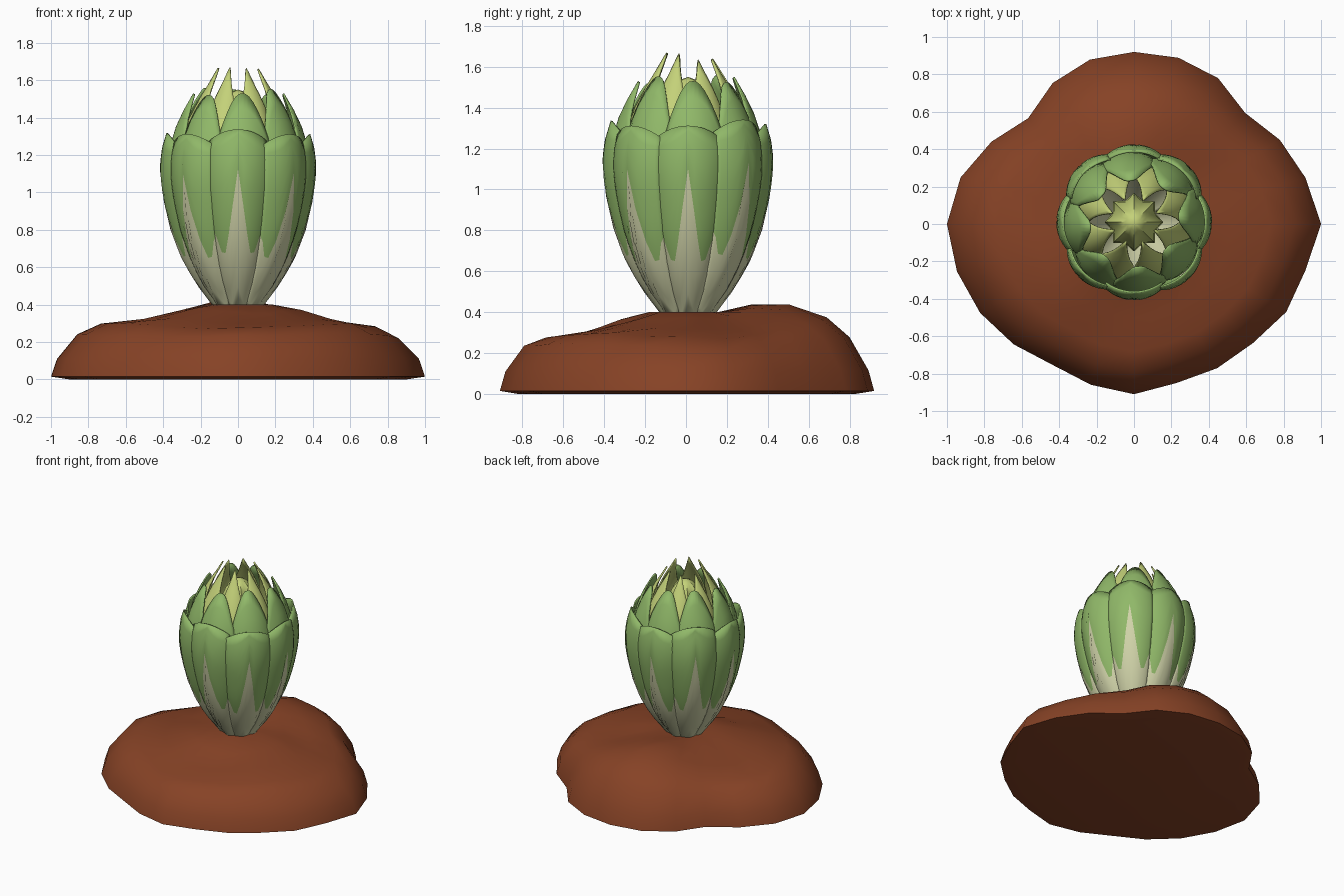
import bpy, bmesh, math, random

random.seed(4)
if "Cube" in bpy.data.objects:
    bpy.data.objects.remove(bpy.data.objects["Cube"])


def material(name, rgb):
    m = bpy.data.materials.new(name)
    m.use_nodes = True
    m.diffuse_color = (*rgb, 1)
    m.node_tree.nodes["Principled BSDF"].inputs["Base Color"].default_value = (*rgb, 1)
    return m


SOIL = material("soil brown", (0.24, 0.055, 0.019))
CREAM = material("pale leaf base", (0.64, 0.66, 0.40))
GREEN = material("leaf green", (0.28, 0.48, 0.14))
YELLOW = material("young leaf yellow green", (0.55, 0.64, 0.19))


def lerp(points, x):
    """Piecewise linear lookup in a list of (x, value) pairs."""
    if x <= points[0][0]:
        return points[0][1]
    for (x0, v0), (x1, v1) in zip(points, points[1:]):
        if x <= x1:
            return v0 + (v1 - v0) * (x - x0) / (x1 - x0)
    return points[-1][1]


def finish(name, bm, mats, angle):
    bmesh.ops.recalc_face_normals(bm, faces=bm.faces)
    me = bpy.data.meshes.new(name)
    bm.to_mesh(me)
    bm.free()
    for m in mats:
        me.materials.append(m)
    ob = bpy.data.objects.new(name, me)
    bpy.context.collection.objects.link(ob)
    bpy.ops.object.select_all(action='DESELECT')
    ob.select_set(True)
    bpy.context.view_layer.objects.active = ob
    bpy.ops.object.shade_smooth_by_angle(angle=math.radians(angle))
    return ob


# Soil mound: irregular outline, raised shoulder at the back
def soil_mound():
    outline = [1.0, .95, .90, .84, .90, .92, .92, .91, .87, .80, .88, .96,
               1.0, .98, .95, .91, .87, .89, .91, .88, .89, .90, .94, .95]
    rise = [(0, .39), (.2, .40), (.36, .365), (.55, .315), (.75, .285),
            (.87, .235), (.97, .11), (1, .015)]
    shoulder = [(.2, 0), (.36, .06), (.6, .115), (.75, .08), (.9, .02), (1, 0)]
    n = len(outline)
    bm = bmesh.new()
    rings = []
    for t in (1, .97, .87, .75, .55, .36, .2):
        ring = []
        for i, edge in enumerate(outline):
            a = math.tau * i / n
            r = t * (edge * t + .91 * (1 - t))
            z = lerp(rise, t) + lerp(shoulder, t) * max(0, math.sin(a)) ** 3
            if .3 < t < .9:
                z += .012 * math.sin(3 * a + 5 * t) + random.uniform(-.008, .008)
            ring.append(bm.verts.new((r * math.cos(a), r * math.sin(a), z)))
        rings.append(ring)
    under = [bm.verts.new((v.co.x * .9, v.co.y * .9, 0)) for v in rings[0]]
    rings.insert(0, under)
    for lo, hi in zip(rings, rings[1:]):
        for i in range(n):
            j = (i + 1) % n
            bm.faces.new((lo[i], lo[j], hi[j], hi[i]))
    top = bm.verts.new((0, 0, .39))
    for i in range(n):
        bm.faces.new((rings[-1][i], rings[-1][(i + 1) % n], top))
    bm.faces.new(under[::-1])
    finish("soil_mound", bm, [SOIL], 55)


# Ring of overlapping leaves; an edge line follows the border of the pale base
def leaf_ring(name, count, turn, half, profile, tip, drop, power, border, bulge, mats):
    cols, low, high = 12, 5, 9
    z0 = profile[0][0]
    bm = bmesh.new()
    for k in range(count):
        mid = math.tau * (k + turn) / count
        lift = random.uniform(-.02, .02)
        push = random.uniform(-.006, .01)
        grid = []
        for c in range(cols + 1):
            u = 2 * c / cols - 1
            edge = lerp(border, abs(u)) + lift
            top = tip + lift - drop * abs(u) ** power
            heights = [z0 + (edge - z0) * i / low for i in range(low)]
            heights += [edge + (top - edge) * i / high for i in range(high + 1)]
            column = []
            for z in heights:
                a = mid + u * math.radians(half)
                r = lerp(profile, z)
                r += (push + bulge * (.6 - u * u)) * min(1, r / .3)
                column.append(bm.verts.new((r * math.cos(a), r * math.sin(a) + .01, z)))
            grid.append(column)
        for left, right in zip(grid, grid[1:]):
            for i in range(low + high):
                f = bm.faces.new((left[i], right[i], right[i + 1], left[i + 1]))
                f.material_index = 0 if i < low else 1
    ob = finish(name, bm, mats, 50)
    shell = ob.modifiers.new("thickness", 'SOLIDIFY')
    shell.thickness = .01
    shell.offset = -1


# Hidden heart closing the centre of the head
def leaf_heart():
    bm = bmesh.new()
    bmesh.ops.create_uvsphere(bm, u_segments=16, v_segments=10, radius=1)
    for v in bm.verts:
        ridge = 1 + .12 * math.cos(8 * math.atan2(v.co.y, v.co.x))
        v.co.x *= .14 * ridge
        v.co.y = v.co.y * .14 * ridge + .01
        v.co.z = v.co.z * .35 + 1.2
    finish("leaf_heart", bm, [YELLOW], 50)


soil_mound()

pale_edge = [(0, 1.12), (.17, .92), (.42, .68), (.62, .65), (.9, .79), (1, .8)]
leaf_ring("outer_leaves", 8, 0, 25,
          [(.34, .09), (.4, .125), (.5, .205), (.6, .265), (.7, .31), (.8, .345),
           (.9, .37), (1, .39), (1.08, .4), (1.16, .4), (1.24, .39), (1.34, .36)],
          1.33, .06, 2, pale_edge, .035, [CREAM, GREEN])

leaf_ring("middle_leaves", 8, .12, 25,
          [(.34, .07), (.5, .17), (.7, .275), (.9, .335), (1.05, .36), (1.15, .36),
           (1.25, .345), (1.35, .315), (1.45, .27), (1.55, .215)],
          1.54, .26, 2.4, [(0, .75), (1, .75)], .03, [CREAM, GREEN])

leaf_ring("inner_leaves", 8, .5, 22,
          [(.8, .26), (1, .3), (1.2, .305), (1.3, .285), (1.4, .25), (1.5, .2),
           (1.6, .14), (1.67, .105)],
          1.65, .26, 1.4, [(0, 1.12), (1, 1.12)], .04, [GREEN, YELLOW])

leaf_heart()
